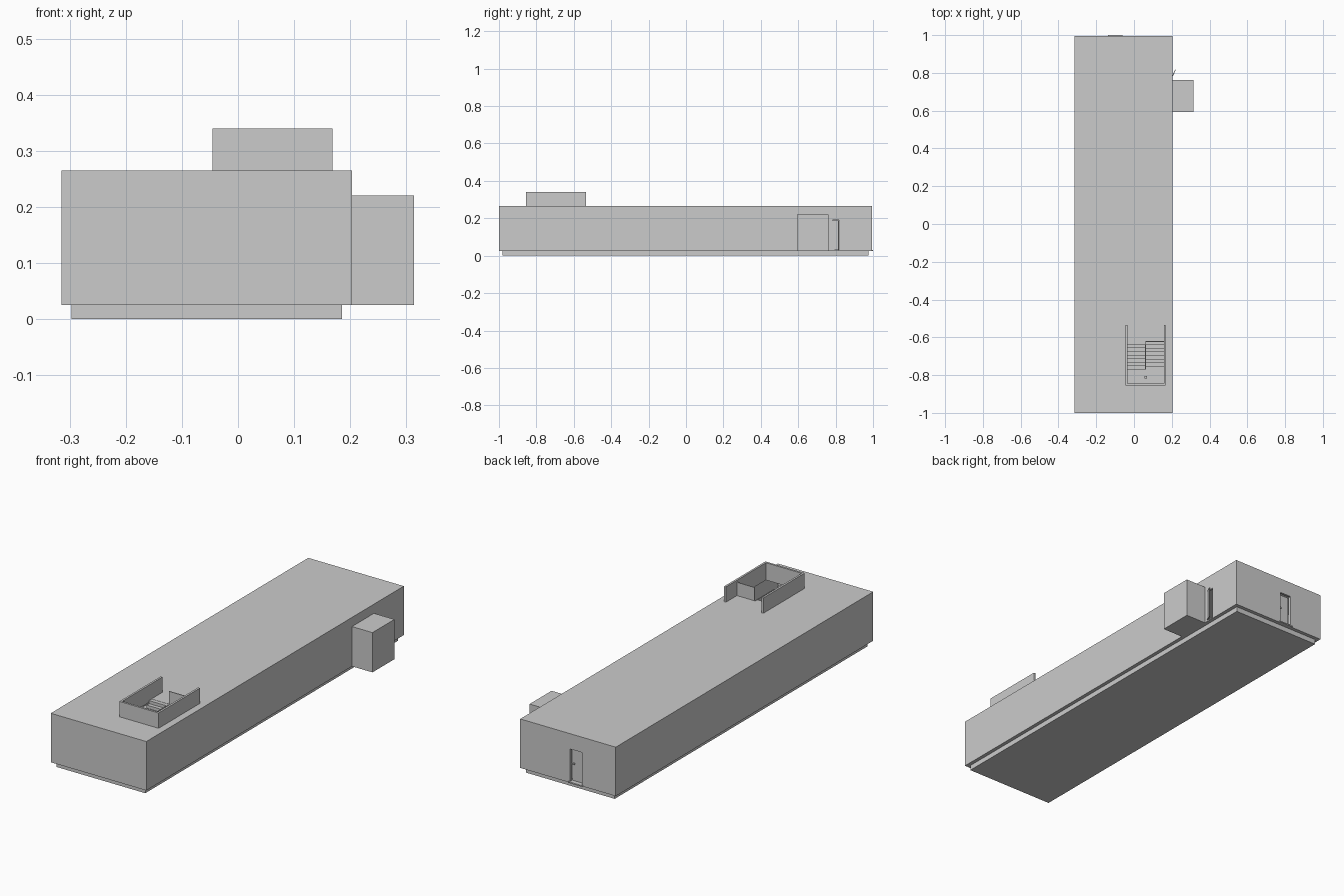
import bpy, math

if "Cube" in bpy.data.objects:
    bpy.data.objects.remove(bpy.data.objects["Cube"])

T = 0.01  # wall thickness


def box(name, x0, x1, y0, y1, z0, z1):
    """Axis-aligned box from its limits."""
    bpy.ops.mesh.primitive_cube_add(size=1)
    ob = bpy.context.object
    ob.name = name
    sx, sy, sz = x1 - x0, y1 - y0, z1 - z0
    cx, cy, cz = (x0 + x1) / 2, (y0 + y1) / 2, (z0 + z1) / 2
    for v in ob.data.vertices:
        v.co = (cx + v.co.x * sx, cy + v.co.y * sy, cz + v.co.z * sz)
    return ob


def cut(target, *limits):
    """Cut a box-shaped opening."""
    cutter = box("cutter", *limits)
    mod = target.modifiers.new("opening", 'BOOLEAN')
    mod.operation = 'DIFFERENCE'
    mod.solver = 'EXACT'
    mod.object = cutter
    bpy.context.view_layer.objects.active = target
    bpy.ops.object.modifier_apply(modifier=mod.name)
    bpy.data.objects.remove(cutter)


# Main building limits
X0, X1, Y0, Y1, Z0, Z1 = -0.315, 0.203, -1.0, 0.994, 0.025, 0.265
# Stair shaft limits
SX0, SX1, SY0, SY1 = -0.045, 0.168, -0.855, -0.535
WELL = -0.62       # back edge of the stairwell
LAND = -0.77       # edge of the half landing
MID = (SX0 + SX1) / 2

# Plinth
box("plinth", -0.297, 0.185, -0.982, 0.976, 0, Z0)

# Hollow main body with doorways and stairwell hole
body = box("main_body", X0, X1, Y0, Y1, Z0, Z1)
cut(body, X0 + T, X1 - T, Y0 + T, Y1 - T, Z0 + 0.006, Z1 - T)
cut(body, SX0 + T, SX1 - T, SY0 + T, WELL, Z1 - 0.02, Z1 + 0.05)
cut(body, -0.135, -0.064, Y1 - 0.03, Y1 + 0.05, Z0 + 0.006, 0.19)
cut(body, X1 - 0.03, X1 + 0.05, 0.783, 0.818, Z0 + 0.006, 0.19)

# Side annex
box("side_annex", X1, 0.314, 0.593, 0.763, Z0, 0.22)

# Roof parapet around the stairs, open at the back
H = 0.34
box("parapet_front", SX0, SX1, SY0, SY0 + T, Z1, H)
box("parapet_left", SX0, SX0 + T, SY0 + T, SY1, Z1, H)
box("parapet_right", SX1 - T, SX1, SY0 + T, SY1, Z1, H)
box("stair_guard", MID, SX1 - T, WELL - 0.004, WELL, Z1 - T, H - 0.01)

# Two stair flights and the half landing
N = 8
floor, mid_z = Z0 + 0.006, 0.148
run = (WELL - LAND) / N
rise_up, rise_low = (Z1 - mid_z) / N, (mid_z - floor) / N
for i in range(N):
    y = LAND + i * run
    top = mid_z + (i + 1) * rise_up
    box("upper_step", SX0 + T, MID - 0.002, y, y + run, top - rise_up * 1.6, top - 0.001)
    top = mid_z - i * rise_low
    box("lower_step", MID + 0.002, SX1 - T, y, y + run, max(floor, top - rise_low * 1.6), top)
box("half_landing", SX0 + T, SX1 - T, SY0 + T, LAND, mid_z - T, mid_z)
box("stair_divider", MID - 0.002, MID + 0.002, LAND, WELL, floor, Z1)
box("landing_post", MID - 0.006, MID + 0.006, -0.818, -0.806, floor, Z1)

# Back door: sill, jambs and recessed leaf with handle
box("back_door_sill", -0.138, -0.061, Y1 - T, 1.0, Z0, Z0 + 0.006)
for x in (-0.135, -0.068):
    box("back_door_jamb", x, x + 0.004, Y1 - 0.015, Y1, Z0 + 0.006, 0.19)
box("back_door_leaf", -0.131, -0.068, Y1 - 0.022, Y1 - 0.017, Z0 + 0.006, 0.188)
box("back_door_handle", -0.082, -0.072, Y1 - 0.017, Y1 - 0.008, 0.112, 0.118)

# Side door leaf, standing slightly ajar
leaf = box("side_door_leaf", 0, 0.004, 0, 0.036, Z0 + 0.006, 0.188)
leaf.location = (X1, 0.785, 0)
leaf.rotation_euler = (0, 0, math.radians(-24))
